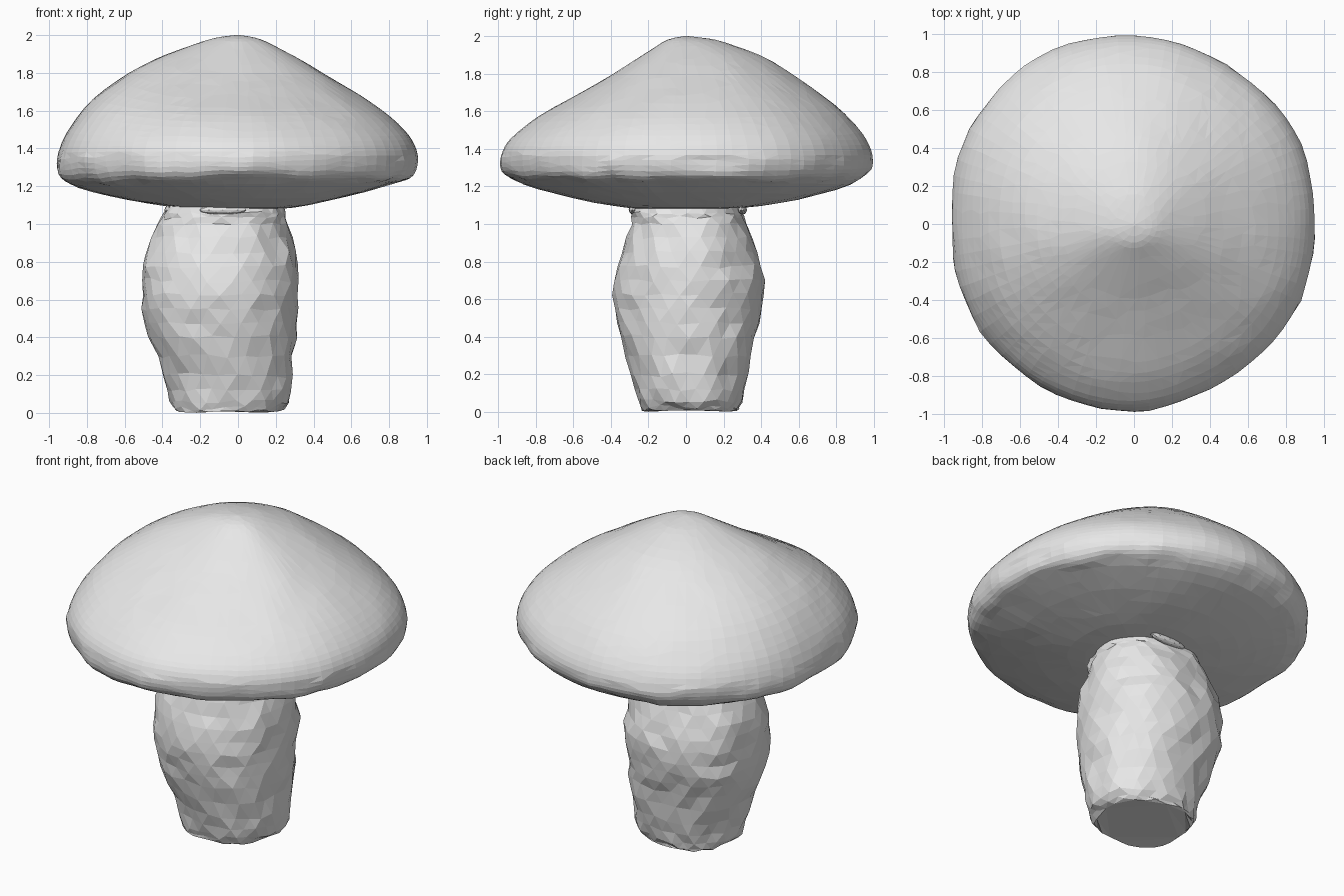
import bpy, bmesh, math, random
from mathutils import Vector, noise

random.seed(4)
if "Cube" in bpy.data.objects:
    bpy.data.objects.remove(bpy.data.objects["Cube"])

grey = bpy.data.materials.new("plain grey")
grey.use_nodes = True
grey.diffuse_color = (0.8, 0.8, 0.8, 1)
grey.node_tree.nodes["Principled BSDF"].inputs["Base Color"].default_value = grey.diffuse_color


def spline(rows, steps, closed=False):
    """Catmull-Rom curve through rows of any width."""
    pts = [Vector(r) for r in rows]
    n = len(pts)
    pick = (lambda i: pts[i % n]) if closed else (lambda i: pts[min(max(i, 0), n - 1)])
    out = []
    for i in range(n if closed else n - 1):
        a, b, c, d = (pick(i + k) for k in (-1, 0, 1, 2))
        for s in range(steps):
            t = s / steps
            out.append(b + (c - a) * t / 2 + (a * 2 - b * 5 + c * 4 - d) * t ** 2 / 2
                       + (b * 3 - a - c * 3 + d) * t ** 3 / 2)
    return out if closed else out + [pts[-1]]


def skin(name, rings):
    """Bridge rings of points, close both ends and split into triangles."""
    bm = bmesh.new()
    loops = [[bm.verts.new(p) for p in ring] for ring in rings]
    for low, high in zip(loops, loops[1:]):
        for i in range(len(low)):
            j = (i + 1) % len(low)
            bm.faces.new((low[i], low[j], high[j], high[i]))
    bm.faces.new(loops[0][::-1])
    bm.faces.new(loops[-1])
    bmesh.ops.triangulate(bm, faces=bm.faces[:])
    bmesh.ops.recalc_face_normals(bm, faces=bm.faces[:])
    mesh = bpy.data.meshes.new(name)
    bm.to_mesh(mesh)
    bm.free()
    mesh.materials.append(grey)
    obj = bpy.data.objects.new(name, mesh)
    bpy.context.collection.objects.link(obj)
    return obj


# Cap: radius share, then height towards +x, +y, -x, -y
cap_rows = [
    (0.01, 1.075, 1.075, 1.075, 1.075),
    (0.3, 1.085, 1.085, 1.085, 1.085),
    (0.6, 1.145, 1.13, 1.125, 1.135),
    (0.88, 1.22, 1.21, 1.19, 1.21),
    (0.975, 1.255, 1.275, 1.24, 1.26),
    (1.0, 1.34, 1.34, 1.32, 1.33),
    (0.98, 1.42, 1.42, 1.41, 1.41),
    (0.92, 1.5, 1.51, 1.52, 1.48),
    (0.8, 1.6, 1.63, 1.66, 1.57),
    (0.6, 1.725, 1.775, 1.8, 1.68),
    (0.4, 1.84, 1.895, 1.895, 1.795),
    (0.2, 1.945, 1.97, 1.965, 1.92),
    (0.1, 1.985, 1.99, 1.99, 1.98),
    (0.01, 2.0, 2.0, 2.0, 2.0),
]
outline = [0.955, 0.975, 0.97, 0.995, 1.01, 1.0, 0.96, 0.985, 0.99, 0.985, 0.955, 0.965]
radii = [v[0] for v in spline([(r, 0) for r in outline], 6, closed=True)]
rings = []
for share, *heights in spline(cap_rows, 3):
    ring = []
    for i, radius in enumerate(radii):
        a = math.tau * i / len(radii)
        c, s = math.cos(a), math.sin(a)
        z = heights[0 if c > 0 else 2] * c * c + heights[1 if s > 0 else 3] * s * s
        p = Vector((radius * share * c, radius * share * s, z))
        # Ragged rim, even crown
        rough = 0.016 if share > 0.9 and z < 1.36 else 0.004
        ring.append(p + noise.noise_vector(p * 6) * rough * min(1, share * 2))
    rings.append(ring)
cap = skin("cap", rings)
thin = cap.modifiers.new("irregular facets", "DECIMATE")
thin.ratio = 0.55

# Stem: height, then left and right limits in x, and limits in y
stem_rows = [
    (0.01, -0.33, 0.22, -0.24, 0.28),
    (0.06, -0.36, 0.26, -0.255, 0.295),
    (0.2, -0.39, 0.285, -0.295, 0.325),
    (0.4, -0.465, 0.305, -0.345, 0.37),
    (0.55, -0.51, 0.315, -0.37, 0.405),
    (0.7, -0.505, 0.315, -0.375, 0.415),
    (0.85, -0.49, 0.305, -0.34, 0.38),
    (1.0, -0.43, 0.26, -0.285, 0.325),
    (1.06, -0.39, 0.245, -0.29, 0.31),
    (1.15, -0.34, 0.22, -0.25, 0.27),
]
SIDES = 26
rings = []
for k, (z, x0, x1, y0, y1) in enumerate(spline(stem_rows, 2)):
    ring = []
    for i in range(SIDES):
        a = math.tau * (i + k % 2 / 2) / SIDES
        c, s = math.cos(a), math.sin(a)
        # Slightly squared oval section
        x = (x0 + x1) / 2 + (x1 - x0) / 2 * math.copysign(abs(c) ** 0.9, c)
        y = (y0 + y1) / 2 + (y1 - y0) / 2 * math.copysign(abs(s) ** 0.9, s)
        p = Vector((x, y, z))
        p += noise.noise_vector(p * 5) * 0.014
        p += Vector([random.uniform(-1, 1) for _ in range(3)]) * 0.009
        p.z = max(p.z, 0)
        ring.append(p)
    rings.append(ring)
skin("stem", rings)

# Torn collar scraps where the stem meets the cap
for side, (x, y) in {"front": (-0.08, -0.28), "back": (0, 0.3), "right": (-0.36, 0)}.items():
    bpy.ops.mesh.primitive_ico_sphere_add(subdivisions=2, radius=1, location=(x, y, 1.075))
    scrap = bpy.context.object
    scrap.name = side + "_collar_scrap"
    scrap.scale = (0.03, 0.1, 0.025) if side == "right" else (0.13, 0.025, 0.025)
    scrap.data.materials.append(grey)
